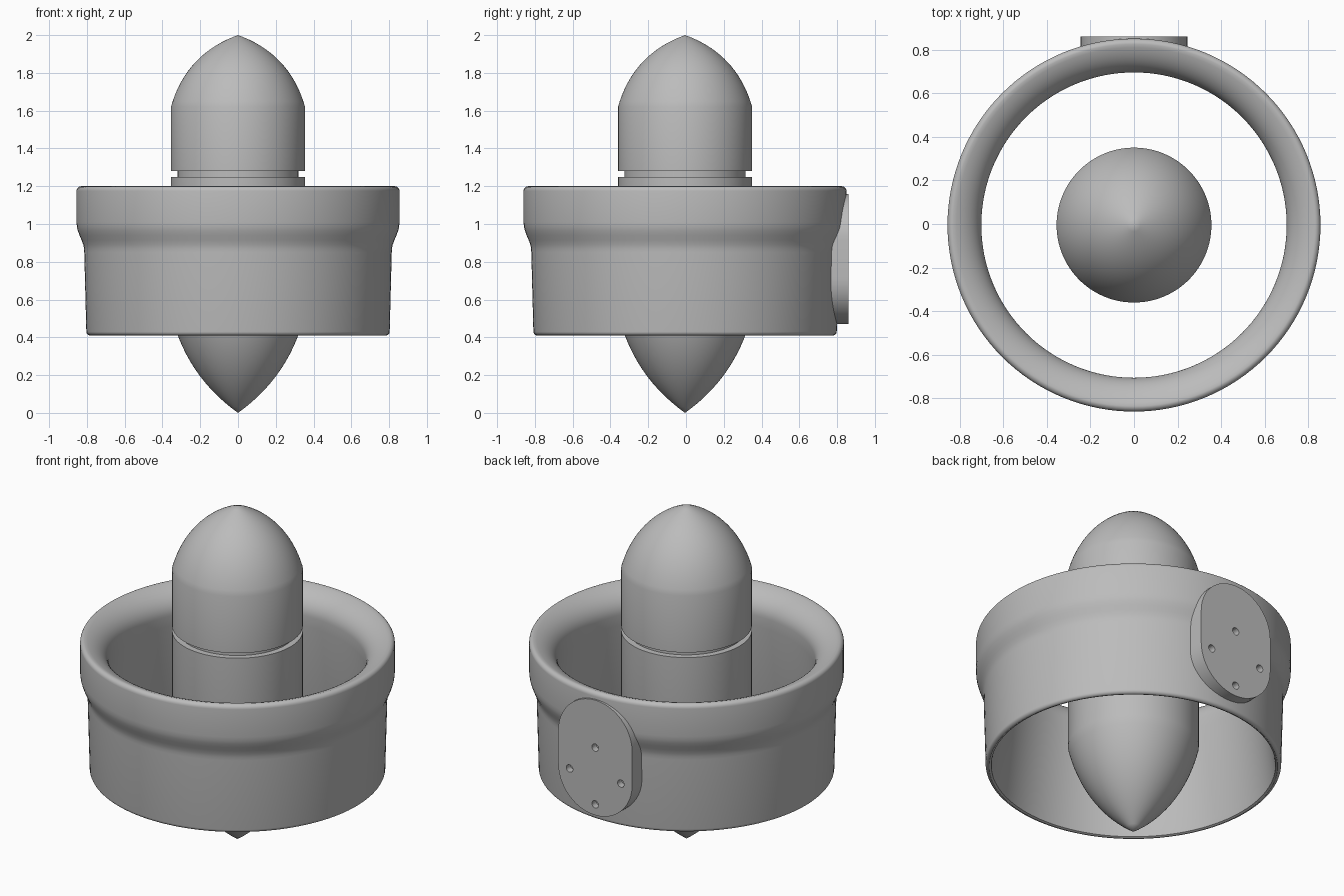
import bpy, bmesh
from math import sin, cos, pi, radians
from mathutils import Vector

cube = bpy.data.objects.get("Cube")
if cube:
    bpy.data.objects.remove(cube)

AXIS_Y = -0.005  # duct axis, offset because the pad projects at the back

metal = bpy.data.materials.new("grey_metal")
metal.use_nodes = True
GREY = (0.5, 0.5, 0.5, 1)
metal.diffuse_color = GREY
metal.node_tree.nodes["Principled BSDF"].inputs["Base Color"].default_value = GREY


def finish(name, bm):
    bmesh.ops.remove_doubles(bm, verts=bm.verts, dist=1e-5)
    bmesh.ops.recalc_face_normals(bm, faces=bm.faces)
    mesh = bpy.data.meshes.new(name)
    bm.to_mesh(mesh)
    bm.free()
    mesh.materials.append(metal)
    obj = bpy.data.objects.new(name, mesh)
    bpy.context.collection.objects.link(obj)
    return obj


def smooth(obj, angle=30):
    bpy.ops.object.select_all(action="DESELECT")
    obj.select_set(True)
    bpy.context.view_layer.objects.active = obj
    bpy.ops.object.shade_smooth_by_angle(angle=radians(angle))


def lathe(name, profile, closed=False, steps=128):
    """Spin (radius, z) points about the duct axis."""
    bm = bmesh.new()
    verts = [bm.verts.new((r, AXIS_Y, z)) for r, z in profile]
    pairs = list(zip(verts, verts[1:] + verts[:1])) if closed else list(zip(verts, verts[1:]))
    edges = [bm.edges.new(p) for p in pairs]
    bmesh.ops.spin(bm, geom=verts + edges, cent=(0, AXIS_Y, 0), axis=(0, 0, 1),
                   angle=2 * pi, steps=steps, use_merge=True)
    obj = finish(name, bm)
    smooth(obj)
    return obj


def bulge(a, b, sag, n=14):
    """Points on a bowed line from a to b, swelling outward by sag."""
    a, b = Vector(a), Vector(b)
    d = (b - a).normalized()
    out = Vector((d.y, -d.x))
    return [tuple(a.lerp(b, i / n) + out * sag * 4 * (i / n) * (1 - i / n))
            for i in range(n + 1)]


def fillet(r, z, size, start):
    """Quarter round about (r, z), counter-clockwise from start degrees."""
    return [(r + size * cos(radians(start + i * 18)), z + size * sin(radians(start + i * 18)))
            for i in range(6)]


# Duct: outer wall with shoulder, rounded rims, bell-mouth throat, flaring inside
bell_end = radians(72)
bell = []
for i in range(15):
    t = bell_end * (1 - i / 14)
    bell.append((0.70 + 0.13 * (1 - cos(t)) / (1 - cos(bell_end)),
                 1.06 + 0.14 * sin(t) / sin(bell_end)))
shoulder = [(0.814, 0.85), (0.815, 0.87), (0.819, 0.89), (0.828, 0.915),
            (0.839, 0.94), (0.848, 0.965), (0.853, 0.985), (0.855, 1.01)]
duct_profile = (fillet(0.783, 0.43, 0.02, 270) + shoulder
                + fillet(0.83, 1.175, 0.025, 0)[:-1] + bell
                + [(0.70, 1.0), (0.765, 0.45), (0.772, 0.415)])
lathe("duct", duct_profile, closed=True)

# Hub: ogive tail, straight body with a groove, domed nose
tail = bulge((0, 0), (0.355, 0.53), 0.06)
nose = bulge((0.355, 1.62), (0, 2), 0.067, 18)
groove = [(0.355, 1.25), (0.32, 1.25), (0.32, 1.28), (0.355, 1.28)]
lathe("hub", tail + groove + nose)

# Mounting pad: stadium plate let into the back of the duct
PAD_R, PAD_Z, HALF_STRAIGHT = 0.245, 0.815, 0.10
bm = bmesh.new()
outline = []
for end, start in ((1, 0), (-1, 180)):
    for i in range(25):
        a = radians(start + i * 7.5)
        outline.append(bm.verts.new((PAD_R * cos(a), 0.765,
                                     PAD_Z + end * HALF_STRAIGHT + PAD_R * sin(a))))
face = bm.faces.new(outline)
extruded = bmesh.ops.extrude_face_region(bm, geom=[face])
bmesh.ops.translate(bm, vec=(0, 0.095, 0),
                    verts=[v for v in extruded["geom"] if isinstance(v, bmesh.types.BMVert)])
pad = finish("mounting_pad", bm)

# Four bolt holes cut into the pad
bm = bmesh.new()
for k in range(4):
    x, z = 0.17 * cos(k * pi / 2), 0.705 + 0.17 * sin(k * pi / 2)
    made = bmesh.ops.create_cone(bm, cap_ends=True, segments=24,
                                 radius1=0.022, radius2=0.022, depth=0.08)
    for v in made["verts"]:
        v.co = Vector((v.co.x + x, 0.86 + v.co.z, v.co.y + z))
cutter = finish("bolt_hole_cutter", bm)
cutter.hide_render = True
cutter.hide_viewport = True
cut = pad.modifiers.new("bolt_holes", "BOOLEAN")
cut.operation = "DIFFERENCE"
cut.solver = "EXACT"
cut.object = cutter
smooth(pad)
